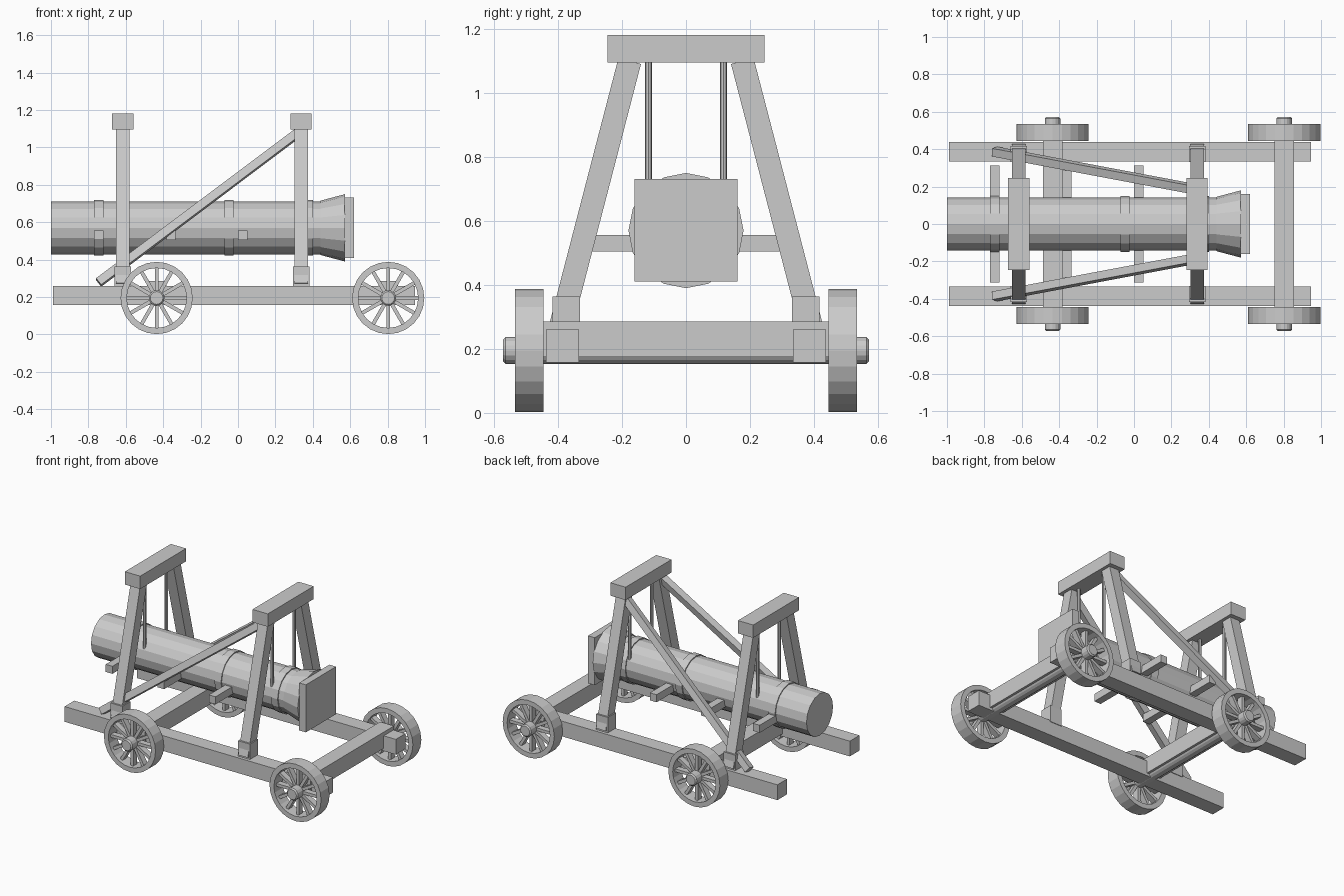
import bpy, bmesh, math
from mathutils import Matrix, Vector

cube = bpy.data.objects.get("Cube")
if cube:
    bpy.data.objects.remove(cube, do_unlink=True)

grey = bpy.data.materials.new("weathered_grey")
grey.use_nodes = True
colour = (0.6, 0.6, 0.6, 1)
grey.diffuse_color = colour
grey.node_tree.nodes["Principled BSDF"].inputs["Base Color"].default_value = colour


def finish(name, bm):
    bmesh.ops.recalc_face_normals(bm, faces=bm.faces)
    mesh = bpy.data.meshes.new(name)
    bm.to_mesh(mesh)
    bm.free()
    mesh.materials.append(grey)
    obj = bpy.data.objects.new(name, mesh)
    bpy.context.collection.objects.link(obj)
    return obj


def add_box(bm, x, y, z):
    size = Matrix.Diagonal((x[1] - x[0], y[1] - y[0], z[1] - z[0], 1))
    mid = Vector((sum(x) / 2, sum(y) / 2, sum(z) / 2))
    bmesh.ops.create_cube(bm, size=1, matrix=Matrix.Translation(mid) @ size)


def box(name, x, y, z):
    bm = bmesh.new()
    add_box(bm, x, y, z)
    return finish(name, bm)


def beam(name, a, b, wide, deep, side):
    """Square timber from a to b; side is the direction of its width."""
    a, b = Vector(a), Vector(b)
    w = (b - a).normalized()
    v = w.cross(Vector(side)).normalized()
    u = v.cross(w)
    turn = Matrix((u, v, w)).transposed().to_4x4()
    size = Matrix.Diagonal((wide, deep, (b - a).length, 1))
    bm = bmesh.new()
    bmesh.ops.create_cube(bm, size=1, matrix=Matrix.Translation((a + b) / 2) @ turn @ size)
    return finish(name, bm)


def lathe(name, profile, sides, axis, origin, closed=False):
    """Spin (distance along axis, radius) pairs about the x, y or z axis."""
    bm = bmesh.new()
    rings = []
    for d, r in profile:
        ring = []
        for i in range(sides):
            t = 2 * math.pi * i / sides
            p = [r * math.cos(t), r * math.sin(t)]
            p.insert("xyz".index(axis), d)
            ring.append(bm.verts.new(Vector(p) + Vector(origin)))
        rings.append(ring)
    pairs = list(zip(rings, rings[1:]))
    if closed:
        pairs.append((rings[-1], rings[0]))
    else:
        bm.faces.new(rings[0])
        bm.faces.new(rings[-1])
    for p, q in pairs:
        for i in range(sides):
            j = (i + 1) % sides
            bm.faces.new((p[i], p[j], q[j], q[i]))
    return finish(name, bm)


# Chassis, axles and wheels
AXLE_Z, WHEEL_R = 0.195, 0.193
for s, side in ((1, "back"), (-1, "front")):
    box(f"{side}_rail", (-0.99, 0.945), sorted((s * 0.335, s * 0.438)), (0.157, 0.26))

for end, x in (("rear", -0.435), ("lead", 0.803)):
    box(f"{end}_axle_beam", (x - 0.052, x + 0.052), (-0.445, 0.445), (0.175, 0.285))
    lathe(f"{end}_axle", [(-0.572, 0.034), (-0.564, 0.042), (0.564, 0.042), (0.572, 0.034)],
          16, "y", (x, 0, AXLE_Z))
    for s, side in ((1, "back"), (-1, "front")):
        y = s * 0.49
        lathe(f"{end}_{side}_rim",
              [(-0.045, WHEEL_R), (0.045, WHEEL_R), (0.045, 0.16), (-0.045, 0.16)],
              24, "y", (x, y, AXLE_Z), closed=True)
        bm = bmesh.new()
        for i in range(12):
            start = len(bm.verts)
            add_box(bm, (0.03, 0.168), (-0.02, 0.02), (-0.01, 0.01))
            bm.verts.ensure_lookup_table()
            bmesh.ops.rotate(bm, verts=bm.verts[start:], cent=(0, 0, 0),
                             matrix=Matrix.Rotation(i * math.pi / 6, 3, "Y"))
        bmesh.ops.translate(bm, verts=bm.verts, vec=(x, y, AXLE_Z))
        finish(f"{end}_{side}_spokes", bm)

# Hanging frames: cap, splayed legs, feet and ropes
for end, x in (("rear", -0.617), ("lead", 0.337)):
    box(f"{end}_frame_cap", (x - 0.057, x + 0.057), (-0.245, 0.245), (1.095, 1.182))
    for s, side in ((1, "back"), (-1, "front")):
        beam(f"{end}_{side}_leg", (x, s * 0.393, 0.265), (x, s * 0.176, 1.1),
             0.072, 0.073, (1, 0, 0))
        box(f"{end}_{side}_foot", (x - 0.044, x + 0.044),
            sorted((s * 0.331, s * 0.417)), (0.25, 0.364))
        lathe(f"{end}_{side}_rope", [(0.57, 0.011), (1.1, 0.011)], 8, "z", (x, s * 0.117, 0))

# Diagonal braces lying in the plane of the legs
for s, side in ((1, "back"), (-1, "front")):
    beam(f"{side}_brace", (-0.745, s * 0.387, 0.278), (0.33, s * 0.185, 1.085),
         0.045, 0.045, (0, s, 0.26))

# Ram body, flared head, striking plate, bands and handles
RAM = (0, 0, 0.57)
lathe("ram_body", [(-1, 0.142), (0.45, 0.142)], 16, "x", RAM)
lathe("ram_head", [(0.44, 0.145), (0.572, 0.18)], 16, "x", RAM)
box("striking_plate", (0.57, 0.62), (-0.161, 0.161), (0.41, 0.731))
for i, x in enumerate((-0.745, -0.048, 0.375)):
    lathe(f"ram_band_{i}", [(x - 0.025, 0.149), (x + 0.025, 0.149)], 16, "x", RAM)
for i, x in enumerate((-0.745, -0.358, 0.026)):
    box(f"ram_handle_{i}", (x - 0.025, x + 0.025), (-0.313, 0.313), (0.505, 0.556))
